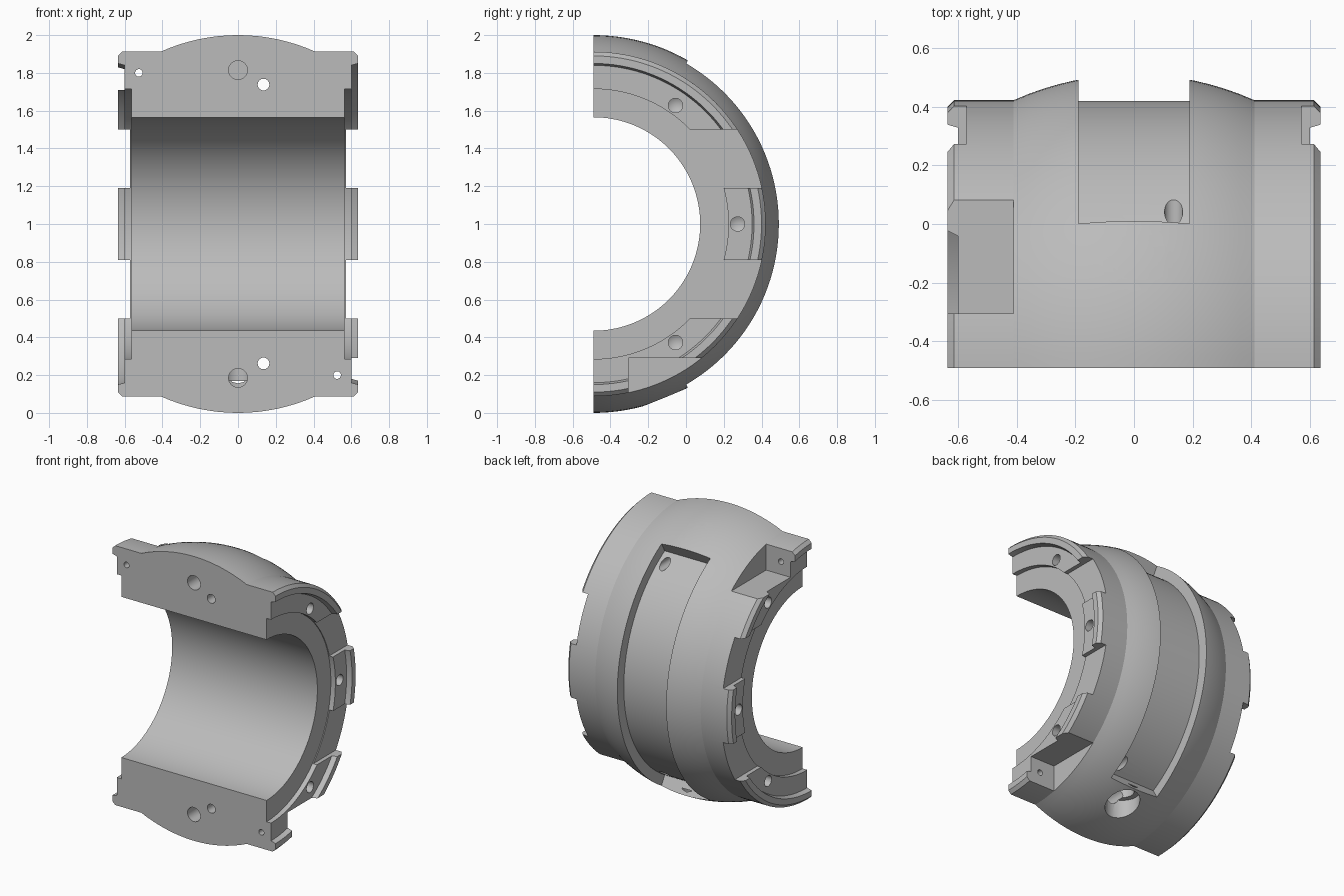
import bpy
import bmesh
import math
from mathutils import Vector

if "Cube" in bpy.data.objects:
    bpy.data.objects.remove(bpy.data.objects["Cube"], do_unlink=True)

AXIS_Y, AXIS_Z = -0.49, 1.0      # bearing axis runs along x
BORE, RIM = 0.565, 0.912

steel = bpy.data.materials.new("plain_grey_steel")
steel.use_nodes = True
grey = (0.5, 0.5, 0.5, 1)
steel.diffuse_color = grey
steel.node_tree.nodes["Principled BSDF"].inputs["Base Color"].default_value = grey


def finish(bm, name):
    bmesh.ops.recalc_face_normals(bm, faces=bm.faces)
    mesh = bpy.data.meshes.new(name)
    bm.to_mesh(mesh)
    bm.free()
    mesh.materials.append(steel)
    ob = bpy.data.objects.new(name, mesh)
    bpy.context.scene.collection.objects.link(ob)
    return ob


def sweep(name, profile, half_angle, steps):
    """Closed (x, radius) profile swept about the bearing axis, centred on +y."""
    bm = bmesh.new()
    rings = []
    for i in range(steps + 1):
        a = math.radians(half_angle) * (2 * i / steps - 1)
        rings.append([bm.verts.new((x, AXIS_Y + r * math.cos(a), AXIS_Z + r * math.sin(a)))
                      for x, r in profile])
    n = len(profile)
    for a, b in zip(rings, rings[1:]):
        for j in range(n):
            k = (j + 1) % n
            bm.faces.new((a[j], a[k], b[k], b[j]))
    bm.faces.new(rings[0])
    bm.faces.new(rings[-1])
    return finish(bm, name)


def box(name, low, high):
    bm = bmesh.new()
    bmesh.ops.create_cube(bm, size=1)
    low, high = Vector(low), Vector(high)
    for v in bm.verts:
        v.co = (low + high) / 2 + v.co * (high - low)
    return finish(bm, name)


def drill(name, start, direction, radius, depth, tip=0.0):
    """Round cutter with an optional conical tip."""
    bm = bmesh.new()
    bmesh.ops.create_cone(bm, cap_ends=True, segments=24, radius1=radius,
                          radius2=radius, depth=depth)
    bmesh.ops.translate(bm, verts=bm.verts, vec=(0, 0, depth / 2))
    if tip:
        bm.faces.ensure_lookup_table()
        end = max(bm.faces, key=lambda f: f.calc_center_median().z)
        poked = bmesh.ops.poke(bm, faces=[end])
        poked["verts"][0].co.z += tip
    turn = Vector((0, 0, 1)).rotation_difference(Vector(direction))
    for v in bm.verts:
        v.co = turn @ v.co + Vector(start)
    return finish(bm, name)


def cut(body, cutter):
    cutter.hide_render = True
    mod = body.modifiers.new("cut", "BOOLEAN")
    mod.operation, mod.solver, mod.object = "DIFFERENCE", "EXACT", cutter
    bpy.context.view_layer.update()
    graph = bpy.context.evaluated_depsgraph_get()
    mesh = bpy.data.meshes.new_from_object(body.evaluated_get(graph))
    body.modifiers.clear()
    body.data = mesh
    bpy.data.objects.remove(cutter, do_unlink=True)


# Half shell: stepped end faces, chamfered rim, spherical crown
end = [(0.565, BORE), (0.565, 0.715), (0.6, 0.715), (0.6, 0.84),
       (0.635, 0.85), (0.635, 0.89), (0.613, RIM)]
crown = [(x, math.sqrt(1 - x * x)) for x in (0.41 * (1 - i / 8) for i in range(17))]
shell = sweep("bearing_half_shell",
              end + crown + [(-x, r) for x, r in reversed(end)], 90, 72)

# Wide oil groove around the back of the crown
cut(shell, sweep("groove_cutter", [(-0.19, 0.91), (0.19, 0.91), (0.19, 1.1), (-0.19, 1.1)], 60, 48))

for side in (-1, 1):
    # Notches leaving raised pads on each end
    for z in (0.655, 1.345):
        xs = sorted((side * 0.571, side * 0.8))
        cut(shell, box("notch_cutter", (xs[0], -0.3, z - 0.155), (xs[1], 0.7, z + 0.155)))
    # Blind hole in each pad
    for a in (-55.3, 0, 55.3):
        a = math.radians(a)
        cut(shell, drill("pad_hole_cutter",
                         (side * 0.7, AXIS_Y + 0.763 * math.cos(a), AXIS_Z + 0.763 * math.sin(a)),
                         (-side, 0, 0), 0.038, 0.2, 0.022))
    # Flat corner pocket, upper on one end and lower on the other, with a through hole
    xs = sorted((side * 0.41, side * 0.8))
    zs = sorted((AXIS_Z - side * 0.71, AXIS_Z - side * 1.2))
    cut(shell, box("pocket_cutter", (xs[0], -0.305, zs[0]), (xs[1], 0.5, zs[1])))
    cut(shell, drill("pin_hole_cutter", (side * 0.525, -0.6, AXIS_Z - side * 0.8),
                     (0, 1, 0), 0.02, 0.4))

for up in (-1, 1):
    # Counterbored socket on the crown
    down = (0, 0, -up)
    cut(shell, drill("counterbore_cutter", (0, -0.115, AXIS_Z + up * 1.1), down, 0.112, 0.27))
    cut(shell, drill("socket_cutter", (0, -0.115, AXIS_Z + up * 1.1), down, 0.075, 0.38, 0.04))
    # Bolt hole into the socket, and oil hole through to the groove
    cut(shell, drill("bolt_hole_cutter", (0, -0.6, AXIS_Z + up * 0.815), (0, 1, 0), 0.05, 0.48))
    cut(shell, drill("oil_hole_cutter", (0.135, -0.6, AXIS_Z + up * 0.738), (0, 1, 0), 0.031, 1.0))

bpy.ops.object.select_all(action="DESELECT")
shell.select_set(True)
bpy.context.view_layer.objects.active = shell
bpy.ops.object.shade_smooth_by_angle(angle=math.radians(20))
